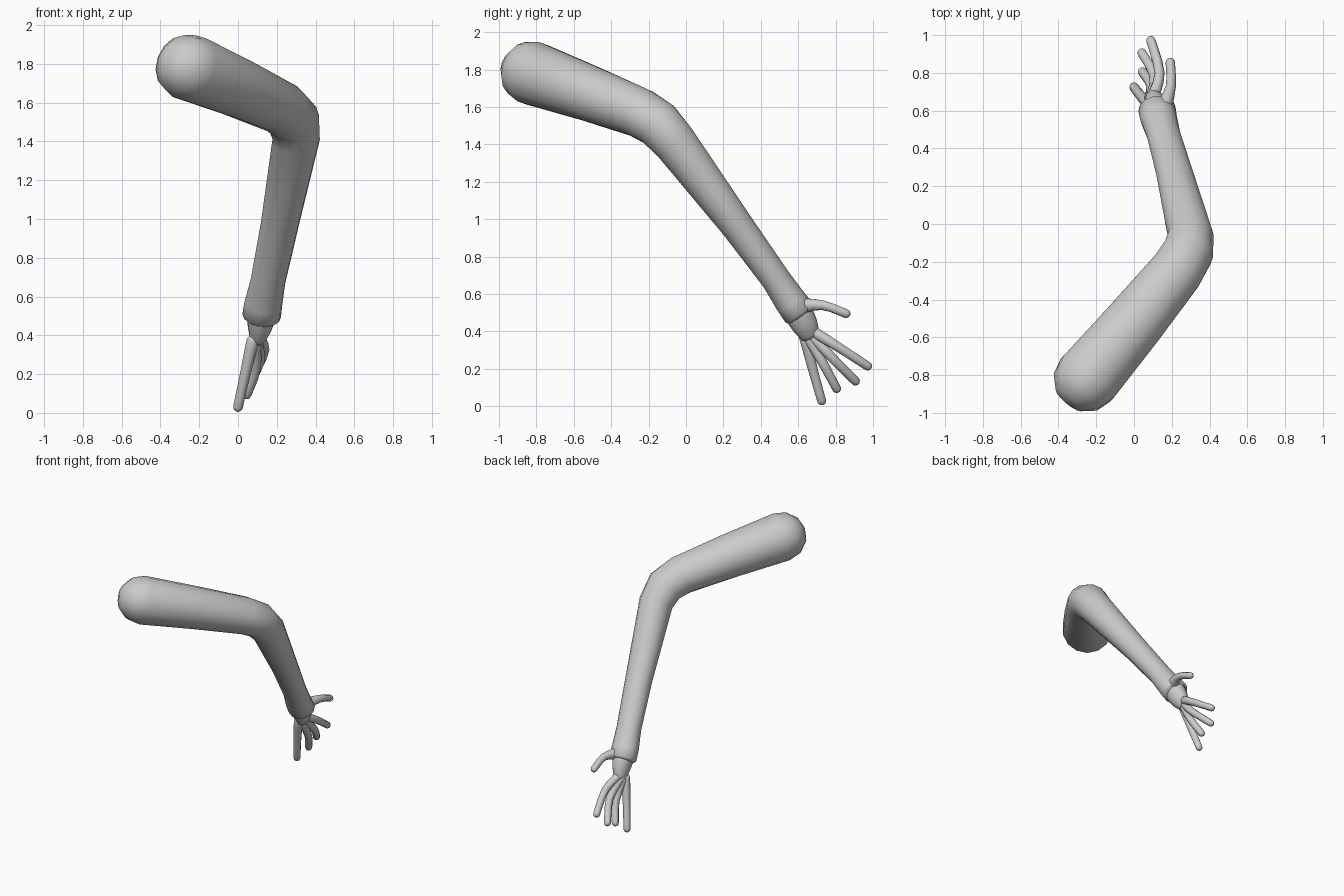
import bpy, bmesh, math
from mathutils import Vector

if "Cube" in bpy.data.objects:
    bpy.data.objects.remove(bpy.data.objects["Cube"])


def smooth_path(pts, steps):
    """Catmull-Rom through (x, y, z, side radius, depth radius) points."""
    if steps < 2:
        return pts
    out = []
    for i in range(len(pts) - 1):
        p0, p1 = pts[max(i - 1, 0)], pts[i]
        p2, p3 = pts[i + 1], pts[min(i + 2, len(pts) - 1)]
        for s in range(steps):
            t = s / steps
            out.append([0.5 * (2*b + (c - a)*t + (2*a - 5*b + 4*c - d)*t*t
                               + (3*b - a - 3*c + d)*t**3)
                        for a, b, c, d in zip(p0, p1, p2, p3)])
    out.append(pts[-1])
    return out


def limb(name, pts, sides=14, steps=1, cap0=1.0, cap1=1.0):
    """Tapered elliptical tube with domed ends; cap values scale dome depth."""
    pts = smooth_path(pts, steps)
    pos = [Vector(p[:3]) for p in pts]
    n = len(pts)
    tans = []
    for i in range(n):
        a = (pos[i] - pos[i - 1]).normalized() if i else Vector()
        b = (pos[i + 1] - pos[i]).normalized() if i < n - 1 else Vector()
        tans.append((a + b).normalized())
    domes = [math.radians(a) for a in (30, 60)]
    rings = [(pos[i], tans[i], pts[i][3], pts[i][4]) for i in range(n)]

    def dome(i, sign, depth):
        r = (pts[i][3] + pts[i][4]) / 2 * depth
        return [(pos[i] + tans[i] * sign * r * math.sin(a), tans[i],
                 pts[i][3] * math.cos(a), pts[i][4] * math.cos(a)) for a in domes], \
            pos[i] + tans[i] * sign * r

    start, pole0 = dome(0, -1, cap0)
    end, pole1 = dome(n - 1, 1, cap1)
    rings = start[::-1] + rings + end

    bm = bmesh.new()
    loops = []
    for c, t, ra, rb in rings:
        u = (Vector((1, 0, 0)) - t * t.x).normalized()
        v = t.cross(u)
        loops.append([bm.verts.new(c + u * ra * math.cos(k * math.tau / sides)
                                   + v * rb * math.sin(k * math.tau / sides))
                      for k in range(sides)])
    p0, p1 = bm.verts.new(pole0), bm.verts.new(pole1)
    for k in range(sides):
        j = (k + 1) % sides
        for a, b in zip(loops, loops[1:]):
            bm.faces.new((a[k], a[j], b[j], b[k]))
        bm.faces.new((p0, loops[0][j], loops[0][k]))
        bm.faces.new((p1, loops[-1][k], loops[-1][j]))
    bmesh.ops.recalc_face_normals(bm, faces=bm.faces)
    for f in bm.faces:
        f.smooth = True
    me = bpy.data.meshes.new(name)
    bm.to_mesh(me)
    bm.free()
    ob = bpy.data.objects.new(name, me)
    bpy.context.collection.objects.link(ob)
    return ob


# Sleeved arm: shoulder, elbow bend, forearm, cuff
limb("arm", [
    (-0.25, -0.82, 1.78, 0.178, 0.173),
    (0.00, -0.525, 1.675, 0.162, 0.152),
    (0.225, -0.25, 1.57, 0.145, 0.135),
    (0.285, -0.15, 1.51, 0.138, 0.130),
    (0.300, -0.06, 1.41, 0.122, 0.120),
    (0.215, 0.27, 0.97, 0.098, 0.090),
    (0.155, 0.48, 0.68, 0.090, 0.080),
    (0.130, 0.56, 0.56, 0.098, 0.088),
    (0.122, 0.605, 0.50, 0.100, 0.092),
], cap1=0.25)

# Palm
limb("palm", [
    (0.120, 0.60, 0.50, 0.075, 0.080),
    (0.112, 0.635, 0.435, 0.062, 0.072),
    (0.100, 0.660, 0.385, 0.042, 0.056),
], steps=2, cap1=0.6)

# Fingers: base, middle and tip centres
fingers = {
    "index_finger": ((0.10, 0.67, 0.405), (0.135, 0.80, 0.325), (0.09, 0.97, 0.215)),
    "middle_finger": ((0.09, 0.665, 0.385), (0.11, 0.78, 0.26), (0.042, 0.905, 0.135)),
    "ring_finger": ((0.085, 0.655, 0.37), (0.09, 0.735, 0.225), (0.045, 0.805, 0.095)),
    "little_finger": ((0.075, 0.635, 0.37), (0.035, 0.68, 0.19), (0.0, 0.725, 0.03)),
    "thumb": ((0.155, 0.61, 0.535), (0.195, 0.73, 0.54), (0.192, 0.855, 0.495)),
}
for name, (a, b, c) in fingers.items():
    k = 1.6 if name == "thumb" else 1.15
    limb(name, [(*a, 0.028 * k, 0.028 * k), (*b, 0.027, 0.027), (*c, 0.025, 0.025)],
         sides=10, steps=3)
